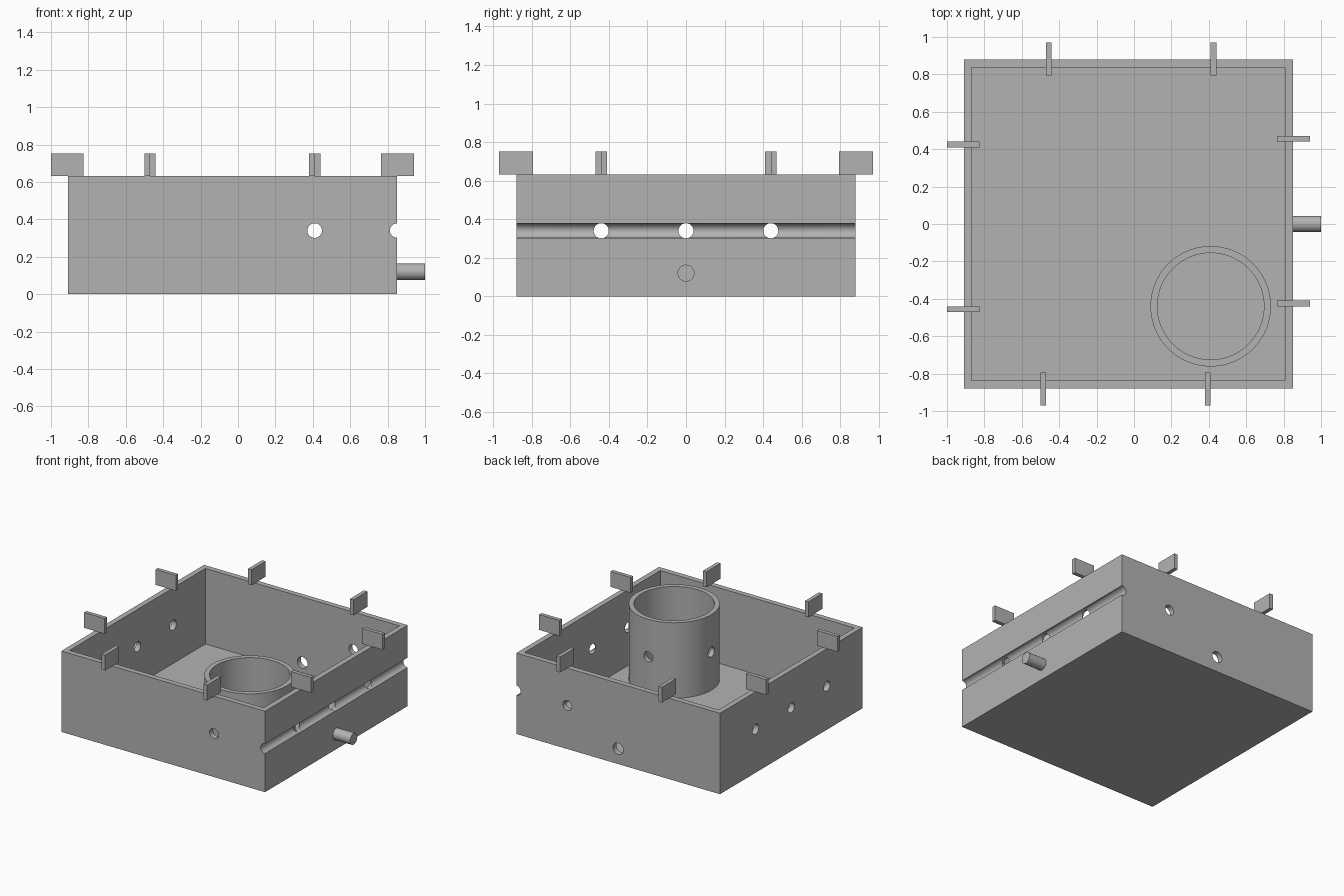
import bpy
import math
from mathutils import Vector

default = bpy.data.objects.get("Cube")
if default:
    bpy.data.objects.remove(default, do_unlink=True)

grey = bpy.data.materials.new("plain grey")
grey.use_nodes = True
colour = (0.45, 0.45, 0.45, 1)
grey.diffuse_color = colour
grey.node_tree.nodes["Principled BSDF"].inputs["Base Color"].default_value = colour

LEFT, RIGHT, HALF_Y, TOP = -0.91, 0.85, 0.88, 0.632
WALL, HOLE_Z, HOLE_R = 0.042, 0.34, 0.039
MID = (LEFT + RIGHT) / 2
STEP = 0.44
TUBE = (MID + STEP, -STEP)


def finish(obj, name):
    obj.name = name
    obj.data.materials.clear()
    obj.data.materials.append(grey)
    return obj


def box(name, low, high):
    low, high = Vector(low), Vector(high)
    bpy.ops.mesh.primitive_cube_add(size=1, location=(low + high) / 2)
    obj = bpy.context.object
    obj.scale = high - low
    bpy.ops.object.transform_apply(location=False, rotation=False, scale=True)
    return finish(obj, name)


def rod(name, start, end, radius, sides=48):
    start, end = Vector(start), Vector(end)
    axis = end - start
    bpy.ops.mesh.primitive_cylinder_add(
        vertices=sides, radius=radius, depth=axis.length, location=(start + end) / 2,
        rotation=axis.to_track_quat("Z", "Y").to_euler())
    return finish(bpy.context.object, name)


def smooth(obj):
    bpy.ops.object.select_all(action="DESELECT")
    obj.select_set(True)
    bpy.context.view_layer.objects.active = obj
    bpy.ops.object.shade_smooth_by_angle(angle=math.radians(30))


def cut(obj, cutters):
    # Apply every cutter in turn, then shade the curved faces
    bpy.context.view_layer.objects.active = obj
    for cutter in cutters:
        mod = obj.modifiers.new("cut", "BOOLEAN")
        mod.operation, mod.solver, mod.object = "DIFFERENCE", "EXACT", cutter
        bpy.ops.object.modifier_apply(modifier=mod.name)
    smooth(obj)


# Cutters: hollow, cross holes, drain hole, side groove and tube bore
hollow = box("hollow_cutter", (LEFT + WALL, -HALF_Y + WALL, WALL),
             (RIGHT - WALL, HALF_Y - WALL, 1))
across = [rod("cross_hole_cutter", (-1.2, y, HOLE_Z), (1.2, y, HOLE_Z), HOLE_R)
          for y in (-STEP, 0, STEP)]
along = rod("long_hole_cutter", (TUBE[0], -1.2, HOLE_Z), (TUBE[0], 1.2, HOLE_Z), HOLE_R)
drain = rod("drain_cutter", (MID, 0.6, 0.12), (MID, 1.2, 0.12), 0.044)
groove = rod("groove_cutter", (RIGHT, -1.2, HOLE_Z), (RIGHT, 1.2, HOLE_Z), 0.038)
bore = rod("bore_cutter", (*TUBE, -0.1), (*TUBE, 1), 0.285, 96)
cutters = [hollow, *across, along, drain, groove, bore]

# Open tray and the round tube standing in it
tray = box("tray", (LEFT, -HALF_Y, 0), (RIGHT, HALF_Y, TOP))
cut(tray, [hollow, *across, along, drain, groove])
tube = rod("tube", (*TUBE, WALL), (*TUBE, TOP), 0.322, 96)
cut(tube, [bore, across[0], along])

for cutter in cutters:
    bpy.data.objects.remove(cutter, do_unlink=True)

# Solid peg on the grooved side
smooth(rod("peg", (RIGHT - 0.02, 0, 0.12), (1, 0, 0.12), 0.044))

# Upright tabs across the rim, two on each wall
OUT, IN, THICK, TAB_TOP = 0.09, 0.085, 0.03, 0.752
for s in (-STEP, STEP):
    x = MID + s
    box("front_tab", (x - THICK, -HALF_Y - OUT, TOP), (x, -HALF_Y + IN, TAB_TOP))
    box("back_tab", (x, HALF_Y - IN, TOP), (x + THICK, HALF_Y + OUT, TAB_TOP))
    box("left_side_tab", (LEFT - OUT, s - THICK, TOP), (LEFT + IN, s, TAB_TOP))
    box("right_side_tab", (RIGHT - IN, s, TOP), (RIGHT + OUT, s + THICK, TAB_TOP))
